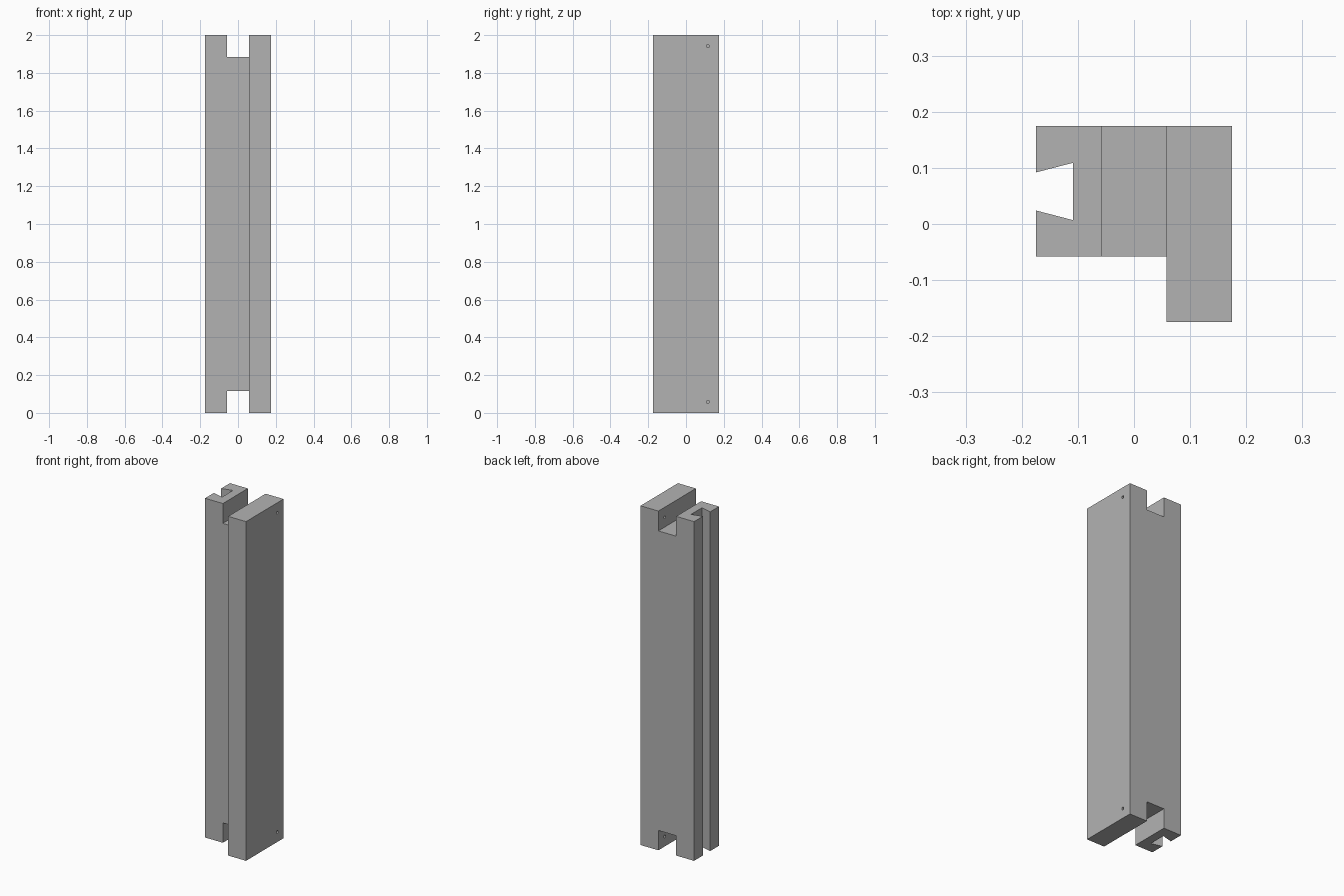
import bpy
import bmesh
from math import radians
from mathutils import Matrix, Vector

if "Cube" in bpy.data.objects:
    bpy.data.objects.remove(bpy.data.objects["Cube"], do_unlink=True)

HEIGHT = 2.0
HALF = 0.1745      # half of the overall width
STEP = 0.058       # a third of the width, halved
NOTCH = 0.117      # notch depth at each end
MID = 0.058        # centre line of the groove

grey = bpy.data.materials.new("plain grey")
grey.use_nodes = True
colour = (0.45, 0.45, 0.45, 1)
grey.diffuse_color = colour
grey.node_tree.nodes["Principled BSDF"].inputs["Base Color"].default_value = colour


def make_object(name, bm):
    bmesh.ops.recalc_face_normals(bm, faces=bm.faces)
    mesh = bpy.data.meshes.new(name)
    bm.to_mesh(mesh)
    bm.free()
    mesh.materials.append(grey)
    obj = bpy.data.objects.new(name, mesh)
    bpy.context.collection.objects.link(obj)
    return obj


def cut(target, cutter):
    cutter.hide_render = True
    mod = target.modifiers.new("cut", "BOOLEAN")
    mod.operation = "DIFFERENCE"
    mod.solver = "EXACT"
    mod.object = cutter
    bpy.context.view_layer.objects.active = target
    bpy.ops.object.modifier_apply(modifier=mod.name)
    bpy.data.objects.remove(cutter, do_unlink=True)


# L-shaped post with a dovetail groove along one side
profile = [
    (-HALF, -STEP), (STEP, -STEP), (STEP, -HALF), (HALF, -HALF),
    (HALF, HALF), (-HALF, HALF),
    (-HALF, MID + 0.034), (-0.109, MID + 0.051),
    (-0.109, MID - 0.051), (-HALF, MID - 0.034),
]
bm = bmesh.new()
base = bm.faces.new([bm.verts.new((x, y, 0)) for x, y in profile])
top = bmesh.ops.extrude_face_region(bm, geom=[base])["geom"]
bmesh.ops.translate(bm, vec=(0, 0, HEIGHT),
                    verts=[v for v in top if isinstance(v, bmesh.types.BMVert)])
post = make_object("grooved_post", bm)

for end in (0, HEIGHT):
    # Square notch across the end
    bm = bmesh.new()
    bmesh.ops.create_cube(bm, size=1, matrix=Matrix.Translation((0, 0, end))
                          @ Matrix.Diagonal((2 * STEP, 1, 2 * NOTCH, 1)))
    cut(post, make_object("notch_cutter", bm))

    # Pin hole through the wide flange into the notch
    z = abs(end - NOTCH / 2)
    bm = bmesh.new()
    bmesh.ops.create_cone(bm, cap_ends=True, segments=24, radius1=0.008, radius2=0.008,
                          depth=0.2, matrix=Matrix.Translation((0.12, 2 * MID, z))
                          @ Matrix.Rotation(radians(90), 4, "Y"))
    cut(post, make_object("pin_hole_cutter", bm))

post.select_set(True)
bpy.context.view_layer.objects.active = post
bpy.ops.object.shade_smooth_by_angle(angle=radians(30))
